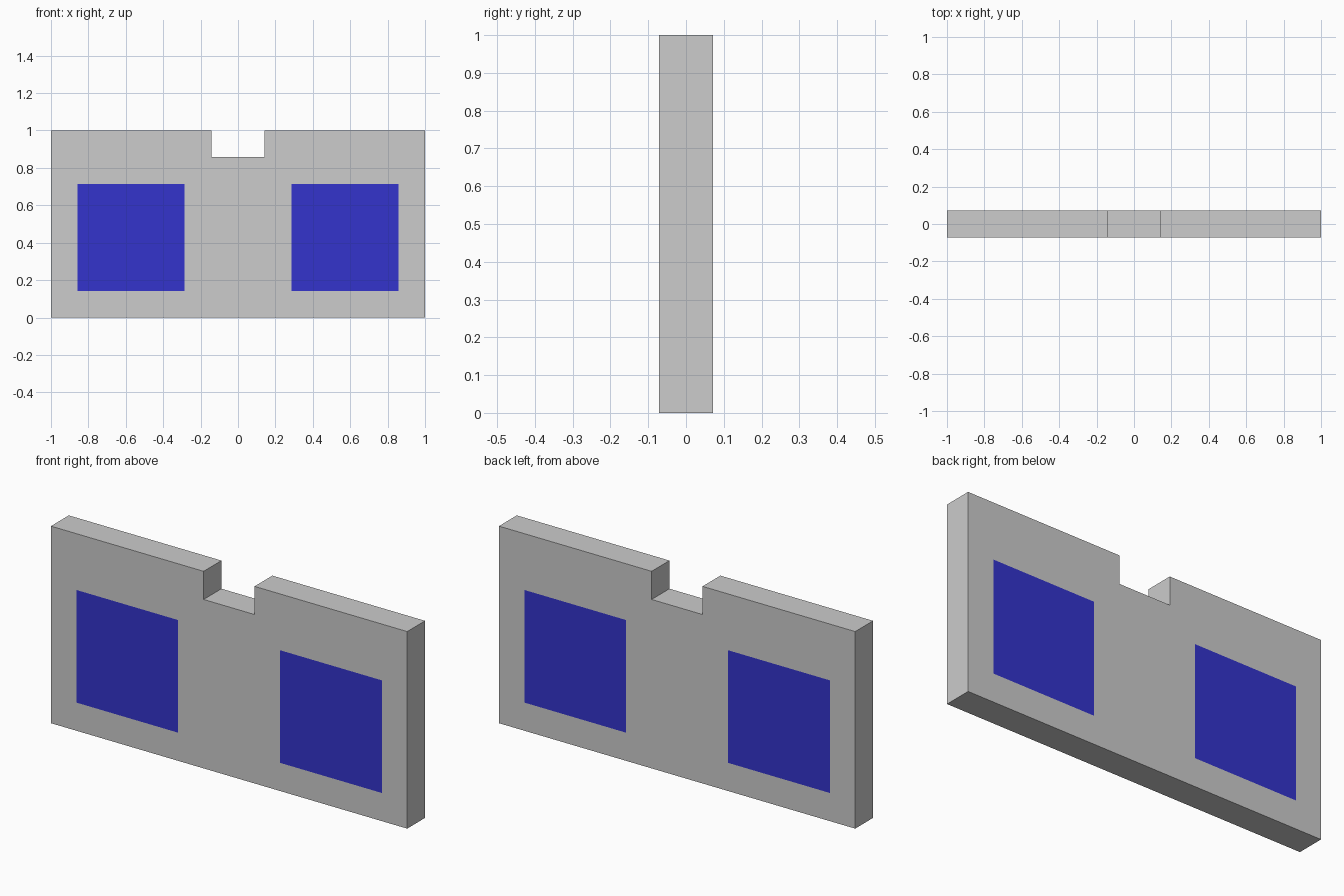
import bpy, bmesh

if "Cube" in bpy.data.objects:
    bpy.data.objects.remove(bpy.data.objects["Cube"])

U = 1 / 7  # the model sits on a grid of sevenths


def material(name, rgb):
    m = bpy.data.materials.new(name)
    m.diffuse_color = (*rgb, 1)
    m.use_nodes = True
    m.node_tree.nodes["Principled BSDF"].inputs["Base Color"].default_value = m.diffuse_color
    return m


# Front sheet of cells, leaving out the notch at the top middle
xs = [-7, -6, -2, -1, 1, 2, 6, 7]
zs = [0, 1, 5, 6, 7]
bm = bmesh.new()
verts = {(x, z): bm.verts.new((x * U, -U / 2, z * U)) for x in xs for z in zs}
for x0, x1 in zip(xs, xs[1:]):
    for z0, z1 in zip(zs, zs[1:]):
        if not (x0 == -1 and z0 == 6):
            bm.faces.new([verts[p] for p in ((x0, z0), (x1, z0), (x1, z1), (x0, z1))])

# Thicken the sheet into a solid panel
ext = bmesh.ops.extrude_face_region(bm, geom=bm.faces[:], use_keep_orig=True)
bmesh.ops.translate(bm, vec=(0, U, 0),
                    verts=[g for g in ext["geom"] if isinstance(g, bmesh.types.BMVert)])
bmesh.ops.recalc_face_normals(bm, faces=bm.faces[:])

# Blue squares on both the front and the back
for f in bm.faces:
    c = f.calc_center_median() / U
    f.material_index = int(abs(f.normal.y) > 0.9 and 2 < abs(c.x) < 6 and 1 < c.z < 5)

mesh = bpy.data.meshes.new("notched_panel")
bm.to_mesh(mesh)
bm.free()
mesh.materials.append(material("light grey", (0.604, 0.604, 0.604)))
mesh.materials.append(material("blue", (0.033, 0.033, 0.604)))
panel = bpy.data.objects.new("notched_panel", mesh)
bpy.context.collection.objects.link(panel)
